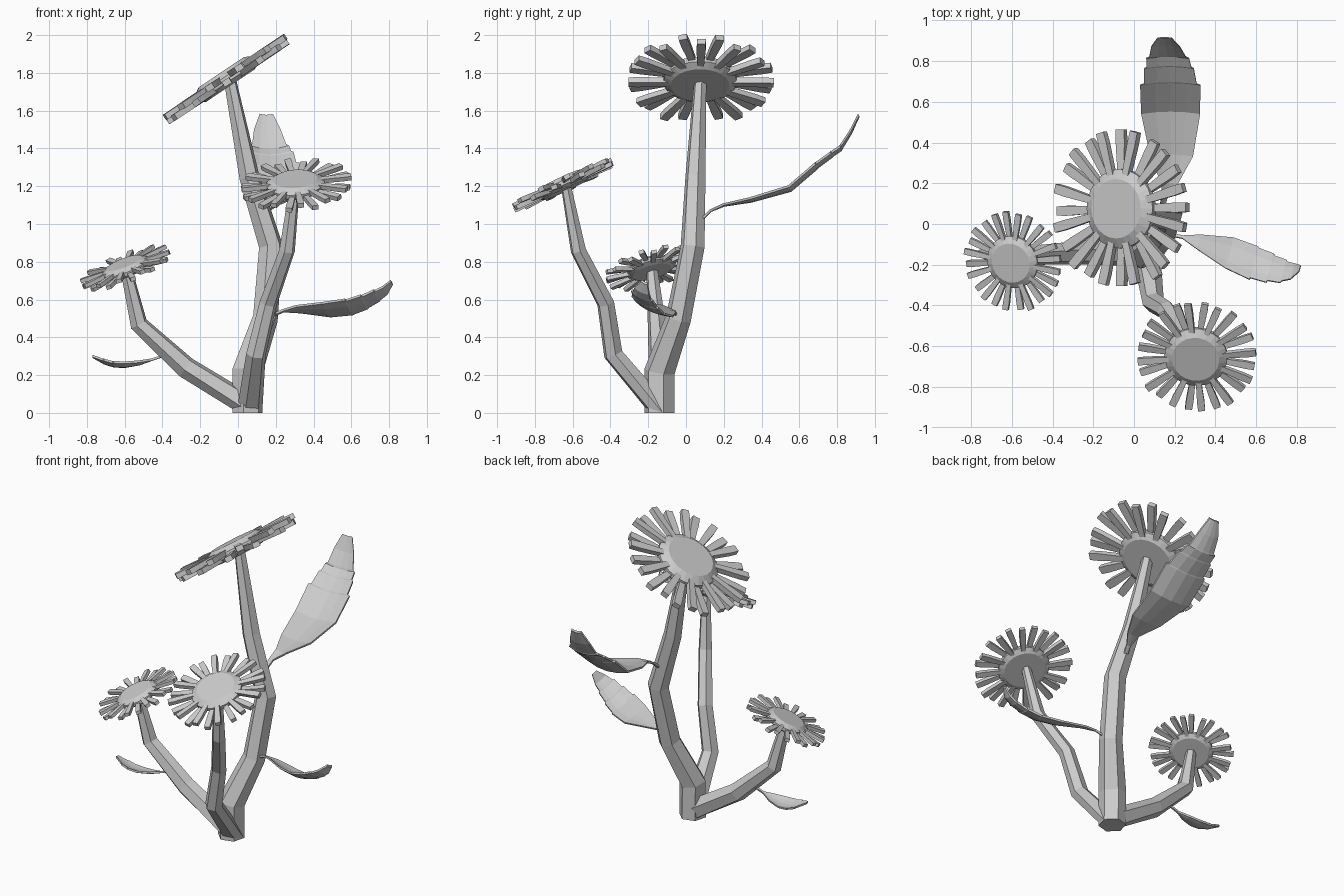
import bpy, bmesh, math, random
from mathutils import Vector, Matrix

random.seed(4)
mat = bpy.data.materials.new("plain grey")
mat.diffuse_color = (0.6, 0.6, 0.6, 1)


def make(name, bm):
    bmesh.ops.recalc_face_normals(bm, faces=bm.faces)
    me = bpy.data.meshes.new(name)
    bm.to_mesh(me)
    bm.free()
    me.materials.append(mat)
    ob = bpy.data.objects.new(name, me)
    bpy.context.collection.objects.link(ob)
    return ob


def skin(bm, rings):
    """Join equal vertex rings with quads and cap both ends."""
    vs = [[bm.verts.new(p) for p in r] for r in rings]
    n = len(vs[0])
    for a, b in zip(vs, vs[1:]):
        for i in range(n):
            j = (i + 1) % n
            bm.faces.new((a[i], a[j], b[j], b[i]))
    bm.faces.new(vs[0][::-1])
    bm.faces.new(vs[-1])


def stem(name, pts, sides=6):
    """Faceted tube through (x, y, z, radius) points."""
    c = [Vector(p[:3]) for p in pts]
    rings = []
    for i, p in enumerate(c):
        before = (p - c[i - 1]).normalized() if i else Vector()
        after = (c[i + 1] - p).normalized() if i < len(c) - 1 else Vector()
        t = (before + after).normalized()
        u = Vector((0, 1, 0)).cross(t).normalized()
        v = t.cross(u)
        ring = []
        for k in range(sides):
            a = 2 * math.pi * (k + 0.25) / sides
            q = p + (u * math.cos(a) + v * math.sin(a)) * pts[i][3] * 1.06
            q.z = max(q.z, 0)
            ring.append(q)
        rings.append(ring)
    bm = bmesh.new()
    skin(bm, rings)
    make(name, bm)


def flower(name, center, normal, radius, disc, petals=24):
    m = Matrix.Translation(center) @ Vector(normal).to_track_quat('Z', 'Y').to_matrix().to_4x4()
    # bevelled seed disc
    h = radius * 0.1
    bm = bmesh.new()
    skin(bm, [[m @ Vector((r * math.cos(k * math.pi / 12), r * math.sin(k * math.pi / 12), z))
               for k in range(24)]
              for r, z in ((disc * 0.8, -h), (disc, -h * 0.4), (disc, h * 0.4), (disc * 0.75, h * 1.2))])
    make(name + "_disc", bm)
    # two staggered layers of block petals
    bm = bmesh.new()
    for k in range(petals):
        z = radius * (0.035 if k % 2 else -0.035)
        a = 2 * math.pi * k / petals + random.uniform(-0.03, 0.03)
        tip = radius * random.uniform(0.97, 1.02)
        pm = m @ Matrix.Rotation(a, 4, 'Z') @ Matrix.Translation((0, 0, z)) \
            @ Matrix.Rotation(random.uniform(-0.12, 0.12), 4, 'X')
        rings = []
        for r, w in ((disc * 0.85, 0.045), (tip * 0.85, 0.063), (tip, 0.058)):
            w *= radius
            t = radius * 0.042
            rings.append([pm @ Vector((r, y, s)) for y, s in ((-w, -t), (w, -t), (w, t), (-w, t))])
        skin(bm, rings)
    make(name + "_petals", bm)


def leaf(name, rows, side, up):
    """Thin cupped blade; rows are (x, y, z, half width)."""
    side, up = Vector(side).normalized(), Vector(up).normalized()
    t = up * 0.006
    rings = []
    for x, y, z, w in rows:
        c = Vector((x, y, z))
        top = [c + side * w * s + up * w * 0.18 * (s * s - 0.4) for s in (-1, -0.5, 0, 0.5, 1)]
        rings.append([p + t for p in top] + [p - t for p in reversed(top)])
    bm = bmesh.new()
    skin(bm, rings)
    make(name, bm)


# stems
stem("main_stem", [(0.05, -0.14, 0, 0.078), (0.05, -0.14, 0.22, 0.078), (0.145, -0.04, 0.5, 0.065),
                   (0.175, 0.035, 0.88, 0.062), (0.06, 0.05, 1.25, 0.052), (-0.04, 0.075, 1.75, 0.032)])
stem("front_stem", [(0.06, -0.14, 0.0, 0.066), (0.095, -0.385, 0.31, 0.05), (0.16, -0.425, 0.58, 0.045),
                    (0.26, -0.57, 0.86, 0.04), (0.3, -0.635, 1.2, 0.026)])
stem("left_stem", [(0.04, -0.14, 0.04, 0.065), (-0.275, -0.14, 0.24, 0.056),
                   (-0.525, -0.155, 0.47, 0.046), (-0.59, -0.18, 0.75, 0.03)])

# flower heads
flower("top_flower", (-0.062, 0.075, 1.765), (-0.555, 0, 0.83), 0.39, 0.195)
flower("front_flower", (0.305, -0.65, 1.207), (-0.07, -0.42, 0.9), 0.293, 0.155)
flower("left_flower", (-0.595, -0.185, 0.767), (-0.35, -0.25, 0.9), 0.248, 0.132)

# leaves, with paired rows stepping in to form teeth
leaf("back_leaf", [(0.13, 0.06, 1.0, 0.012), (0.15, 0.13, 1.07, 0.015), (0.175, 0.2, 1.1, 0.04),
                   (0.185, 0.34, 1.125, 0.105), (0.18, 0.55, 1.185, 0.145), (0.178, 0.69, 1.305, 0.148),
                   (0.178, 0.695, 1.31, 0.13), (0.172, 0.77, 1.365, 0.122), (0.172, 0.775, 1.37, 0.11),
                   (0.165, 0.82, 1.4, 0.105), (0.165, 0.825, 1.41, 0.09), (0.155, 0.875, 1.49, 0.07),
                   (0.15, 0.915, 1.575, 0.035)], (1, 0, 0), (0, -0.45, 0.9))
leaf("right_leaf", [(0.17, -0.05, 0.51, 0.008), (0.24, -0.065, 0.54, 0.008), (0.32, -0.09, 0.545, 0.04),
                    (0.47, -0.145, 0.538, 0.085), (0.59, -0.195, 0.552, 0.092), (0.595, -0.195, 0.553, 0.084),
                    (0.67, -0.22, 0.58, 0.08), (0.675, -0.22, 0.583, 0.07), (0.735, -0.235, 0.615, 0.064),
                    (0.74, -0.235, 0.618, 0.054), (0.78, -0.235, 0.645, 0.044), (0.815, -0.22, 0.69, 0.018)],
     (0.25, 0.88, -0.42), (-0.2, 0.35, 0.9))
leaf("left_leaf", [(-0.4, -0.145, 0.3, 0.006), (-0.46, -0.145, 0.28, 0.007), (-0.52, -0.145, 0.262, 0.035),
                   (-0.6, -0.145, 0.25, 0.054), (-0.66, -0.145, 0.253, 0.054), (-0.664, -0.145, 0.254, 0.048),
                   (-0.71, -0.145, 0.268, 0.045), (-0.714, -0.145, 0.27, 0.037), (-0.77, -0.145, 0.298, 0.012)],
     (0, 1, -0.2), (0, 0.2, 1))
